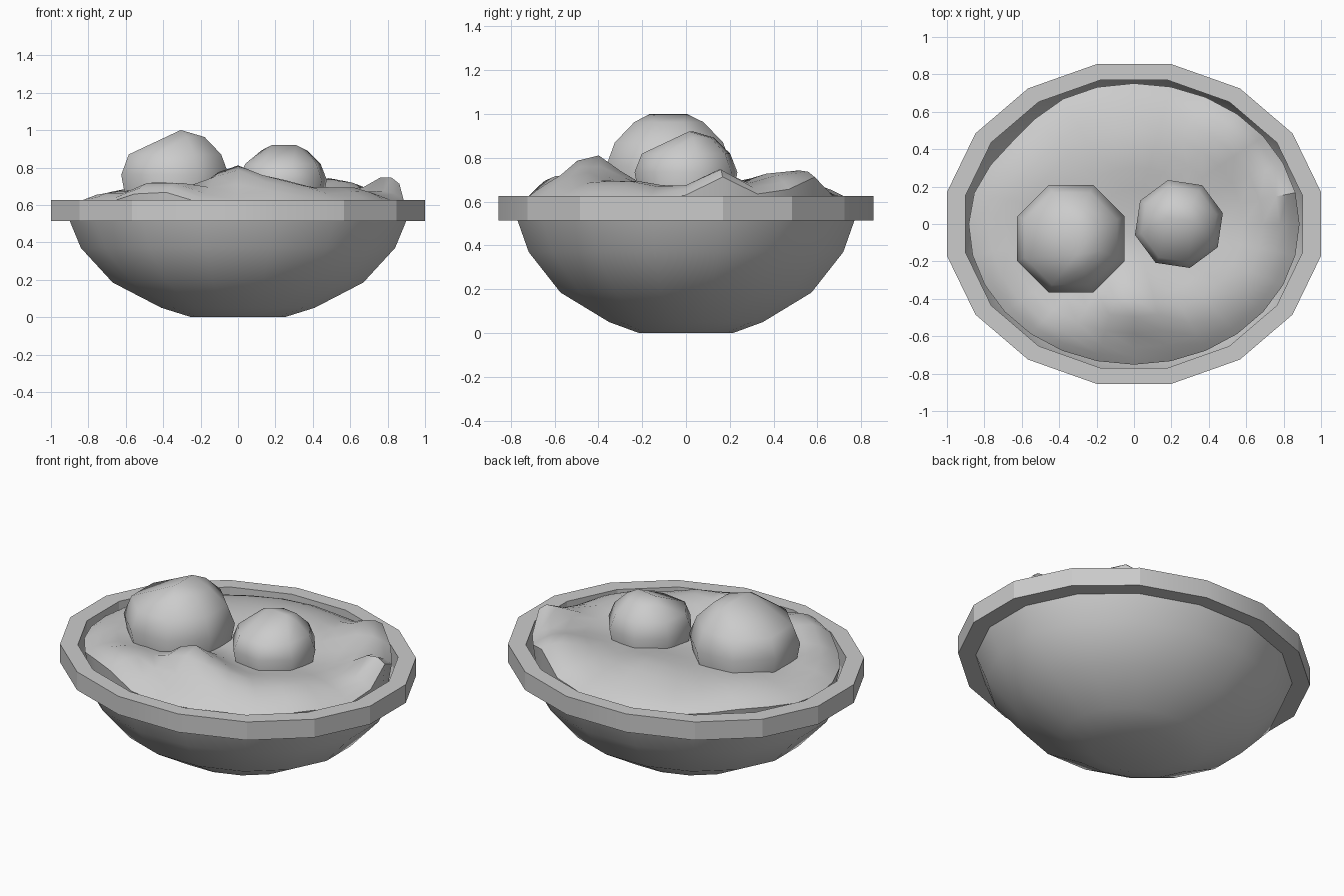
import bpy, bmesh
from math import sin, cos, pi, exp, radians

if "Cube" in bpy.data.objects:
    bpy.data.objects.remove(bpy.data.objects["Cube"])

N = 16
RATIO = 0.855


def finish(name, bm, angle):
    bmesh.ops.recalc_face_normals(bm, faces=bm.faces)
    mesh = bpy.data.meshes.new(name)
    bm.to_mesh(mesh)
    bm.free()
    ob = bpy.data.objects.new(name, mesh)
    bpy.context.collection.objects.link(ob)
    bpy.ops.object.select_all(action='DESELECT')
    ob.select_set(True)
    bpy.context.view_layer.objects.active = ob
    bpy.ops.object.shade_smooth_by_angle(angle=radians(angle))
    return ob


def bridge(bm, rings, closed=False):
    pairs = list(zip(rings, rings[1:]))
    if closed:
        pairs.append((rings[-1], rings[0]))
    for a, b in pairs:
        n = len(a)
        for i in range(n):
            j = (i + 1) % n
            bm.faces.new((a[i], a[j], b[j], b[i]))


def oval_ring(bm, half_width, z):
    r = half_width / cos(pi / N)
    angles = [(i + 0.5) * 2 * pi / N for i in range(N)]
    return [bm.verts.new((r * cos(a), r * RATIO * sin(a), z)) for a in angles]


# Bowl body
bm = bmesh.new()
profile = [(0.25, 0), (0.41, 0.05), (0.67, 0.185), (0.84, 0.37), (0.9, 0.515)]
rings = [oval_ring(bm, r, z) for r, z in profile]
bridge(bm, rings)
bm.faces.new(rings[0])
finish("bowl", bm, 40)

# Thick flat rim
bm = bmesh.new()
profile = [(0.9, 0.515), (1.0, 0.515), (1.0, 0.625), (0.9, 0.625)]
bridge(bm, [oval_ring(bm, r, z) for r, z in profile], closed=True)
finish("rim", bm, 20)

# Lumpy filling: x, y, height, spread of each lump
LUMPS = [(-0.03, -0.42, 0.15, 0.11), (-0.42, -0.57, 0.10, 0.14),
         (0.82, 0.15, 0.13, 0.10), (0.53, 0.45, 0.09, 0.15),
         (0.22, -0.50, 0.08, 0.13), (0.0, 0.40, 0.06, 0.18),
         (-0.55, 0.25, 0.04, 0.18), (0.58, -0.30, 0.05, 0.15),
         (0.57, 0.58, 0.06, 0.09), (-0.70, -0.25, 0.03, 0.12)]
bm = bmesh.new()
SEG = 28
rings = []
for t in (0.1, 0.25, 0.4, 0.53, 0.66, 0.78, 0.88, 0.95, 1.0):
    ring = []
    for i in range(SEG):
        a = 2 * pi * i / SEG
        dent = 1 - 0.06 * exp(-((a - 2.45) / 0.35) ** 2)
        x = 0.885 * t * cos(a) * dent
        y = 0.752 * t * sin(a) * dent
        z = 0.655 - 0.06 * t ** 8
        z += sum(h * exp(-((x - u) ** 2 + (y - v) ** 2) / (2 * s * s)) for u, v, h, s in LUMPS)
        ring.append(bm.verts.new((x, y, z)))
    rings.append(ring)
rings.append([bm.verts.new((v.co.x * 0.98, v.co.y * 0.98, 0.53)) for v in rings[-1]])
bridge(bm, rings)
bm.faces.new(rings[0])
finish("filling", bm, 50)


# Two eight-sided scoops, each with one flattened upper side
def scoop(name, location, radius, turn):
    bm = bmesh.new()
    for r, z, partial in ((0.9, -0.4, False), (1, 0.1, False), (0.86, 0.45, False), (0.55, 0.75, True)):
        for i in range(8):
            a = (i + 0.5) * pi / 4
            if not partial or cos(a) > 0:
                bm.verts.new((r * cos(a), r * sin(a), z))
    for y in (-0.28, 0.26):
        bm.verts.new((0.1, y, 0.87))
    bmesh.ops.convex_hull(bm, input=bm.verts)
    ob = finish(name, bm, 50)
    ob.location = location
    ob.scale = (radius,) * 3
    ob.rotation_euler.z = radians(turn)


scoop("large_scoop", (-0.337, -0.078, 0.73), 0.311, 0)
scoop("small_scoop", (0.24, 0.0, 0.71), 0.242, 81.5)
